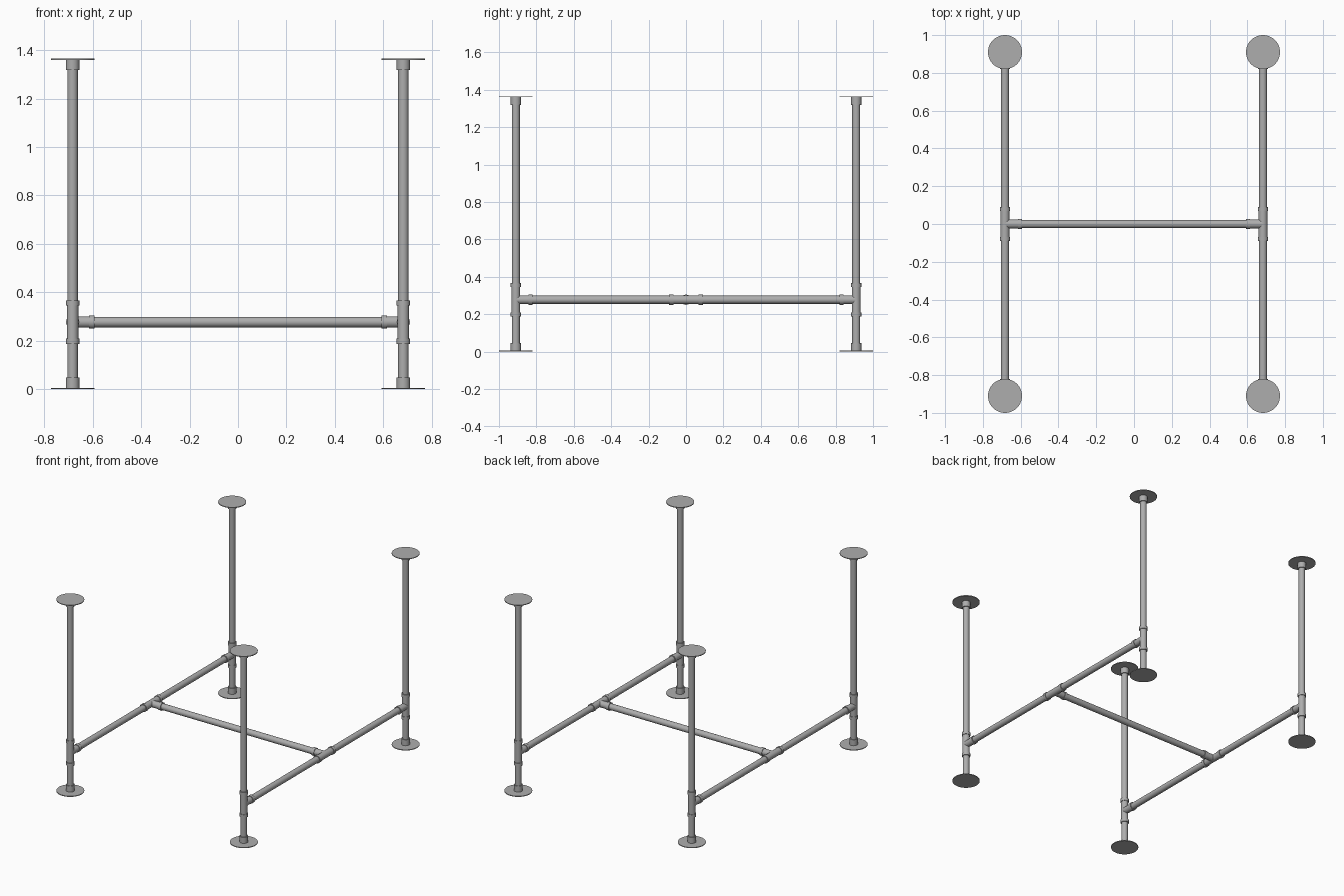
import bpy
from mathutils import Vector

cube = bpy.data.objects.get("Cube")
if cube:
    bpy.data.objects.remove(cube, do_unlink=True)

steel = bpy.data.materials.new("grey_steel")
steel.use_nodes = True
GREY = (0.42, 0.42, 0.42, 1)
steel.diffuse_color = GREY
steel.node_tree.nodes["Principled BSDF"].inputs["Base Color"].default_value = GREY

LEG_X, LEG_Y, BAR_Z, TOP = 0.683, 0.91, 0.277, 1.365
PIPE, BODY, RING = 0.0215, 0.0235, 0.0275
ARM, RING_LEN = 0.09, 0.022
PLATE_R, PLATE_T, COLLAR = 0.09, 0.005, 0.042


def rod(name, start, end, radius, sides=32):
    """Capped cylinder running between two points."""
    start, end = Vector(start), Vector(end)
    axis = end - start
    bpy.ops.mesh.primitive_cylinder_add(
        vertices=sides, radius=radius, depth=axis.length,
        location=(start + end) / 2,
        rotation=axis.to_track_quat('Z', 'Y').to_euler())
    obj = bpy.context.object
    obj.name = name
    obj.data.materials.append(steel)
    bpy.ops.object.shade_smooth_by_angle()
    return obj


def tee(name, centre, run, branch):
    """Pipe tee: a straight run, one branch and a raised ring on each mouth."""
    centre, run, branch = Vector(centre), Vector(run), Vector(branch)
    rod(name + "_run", centre - run * ARM, centre + run * ARM, BODY)
    rod(name + "_branch", centre, centre + branch * ARM, BODY)
    for i, way in enumerate((run, -run, branch)):
        rod(f"{name}_ring_{i + 1}", centre + way * (ARM - RING_LEN),
            centre + way * ARM, RING)


def flange(name, x, y, z, way):
    """Thin round plate with a threaded collar facing the pipe."""
    rod(name + "_plate", (x, y, z), (x, y, z + way * PLATE_T), PLATE_R, 48)
    rod(name + "_collar", (x, y, z + way * PLATE_T),
        (x, y, z + way * (PLATE_T + COLLAR)), RING)


for sx, side in ((1, "left"), (-1, "right")):
    x = sx * LEG_X
    # Legs with their flanges and tees
    for sy, end in ((-1, "front"), (1, "back")):
        y = sy * LEG_Y
        tag = f"{end}_{side}"
        rod(tag + "_leg", (x, y, PLATE_T), (x, y, TOP - PLATE_T), PIPE)
        flange(tag + "_foot", x, y, 0, 1)
        flange(tag + "_top", x, y, TOP, -1)
        tee(tag + "_tee", (x, y, BAR_Z), (0, 0, 1), (0, -sy, 0))
    # Side rail and its middle tee
    rod(side + "_rail", (x, -LEG_Y, BAR_Z), (x, LEG_Y, BAR_Z), PIPE)
    tee(side + "_middle_tee", (x, 0, BAR_Z), (0, 1, 0), (-sx, 0, 0))

# Cross bar joining the two side rails
rod("cross_bar", (-LEG_X, 0, BAR_Z), (LEG_X, 0, BAR_Z), PIPE)
